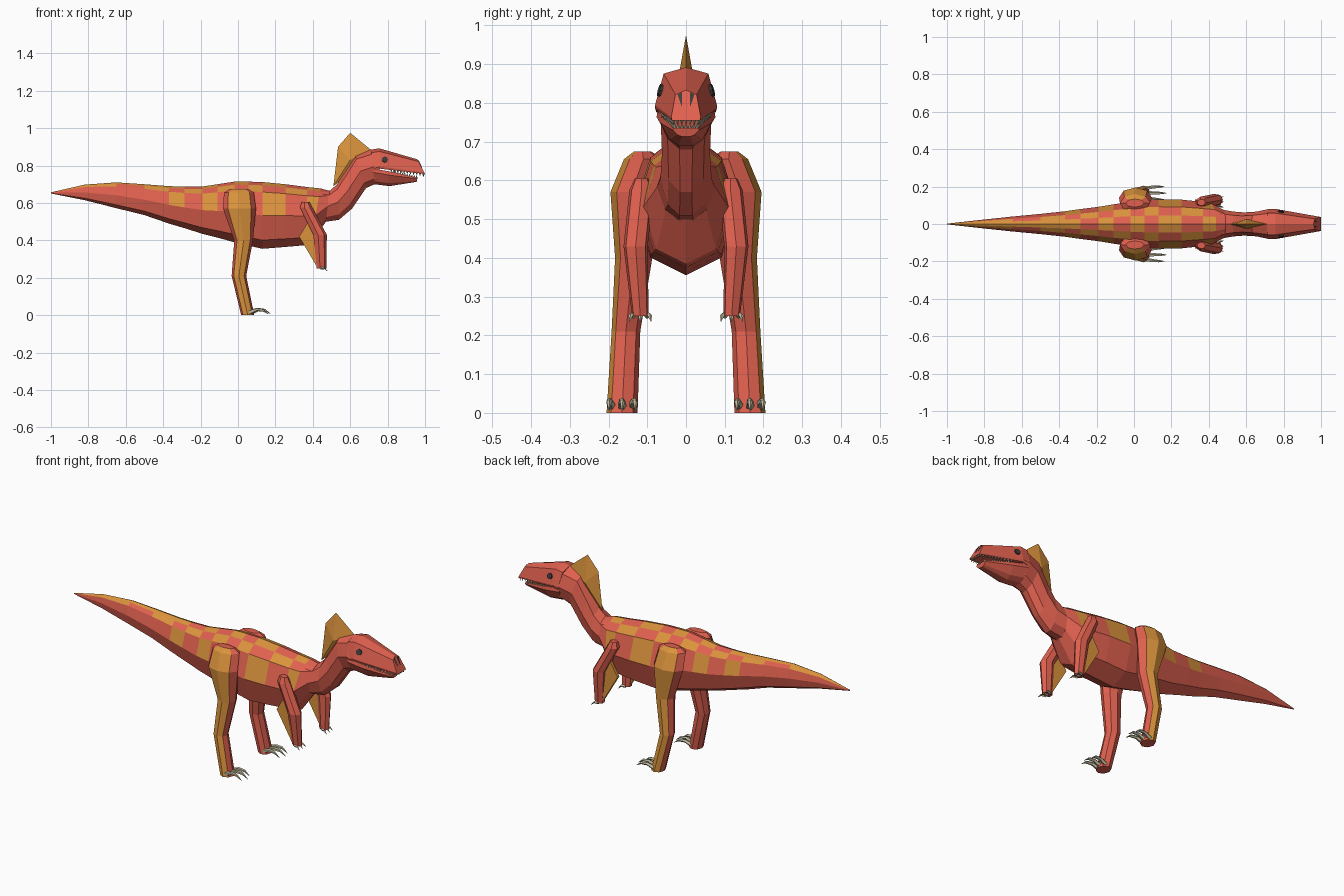
import bpy, bmesh, math
from mathutils import Vector

if "Cube" in bpy.data.objects:
    bpy.data.objects.remove(bpy.data.objects["Cube"])


def material(name, rgb):
    m = bpy.data.materials.new(name)
    m.diffuse_color = (*rgb, 1)
    m.use_nodes = True
    m.node_tree.nodes["Principled BSDF"].inputs["Base Color"].default_value = m.diffuse_color
    return m


RED = material("red skin", (0.74, 0.118, 0.078))
ORANGE = material("orange markings", (0.70, 0.29, 0.045))
BONE = material("bone claws", (0.52, 0.49, 0.33))
DARK = material("dark eyes", (0.05, 0.045, 0.045))


def finish(bm, name, mats):
    bmesh.ops.recalc_face_normals(bm, faces=bm.faces)
    me = bpy.data.meshes.new(name)
    bm.to_mesh(me)
    bm.free()
    for m in mats:
        me.materials.append(m)
    ob = bpy.data.objects.new(name, me)
    bpy.context.collection.objects.link(ob)
    return ob


def skin(bm, rings, rule=None):
    """Bridge equal rings of points, cap both ends; rule(segment, side) picks a material."""
    vs = [[bm.verts.new(p) for p in r] for r in rings]
    n = len(vs[0])
    for i in range(len(vs) - 1):
        for k in range(n):
            q = (k + 1) % n
            f = bm.faces.new((vs[i][k], vs[i][q], vs[i + 1][q], vs[i + 1][k]))
            if rule:
                f.material_index = rule(i, k)
    bm.faces.new(vs[0])
    bm.faces.new(vs[-1])


def loft(name, rings, half, rule=None):
    """Rings are (top x, top z, bottom x, bottom z, half width); half is (t, w) from top to bottom."""
    prof = half + [(t, -w) for t, w in reversed(half) if w > 0]
    pts = [[(xt + (xb - xt) * t, wd * w, zt + (zb - zt) * t) for t, w in prof]
           for xt, zt, xb, zb, wd in rings]
    bm = bmesh.new()
    skin(bm, pts, rule and (lambda i, k: rule(i, k if k < len(half) - 1 else len(prof) - 1 - k)))
    return finish(bm, name, [RED, ORANGE])


def tube(name, rings, axis, n, mats, rule=None):
    """Rings are (x, y, z, radius u, radius v), lying across the given axis."""
    u, v = (Vector((1, 0, 0)), Vector((0, 1, 0))) if axis == 'Z' else (Vector((0, 1, 0)), Vector((0, 0, 1)))
    pts = []
    for x, y, z, a, b in rings:
        ring = []
        for k in range(n):
            t = 2 * math.pi * k / n
            ring.append(Vector((x, y, z)) + u * a * math.cos(t) + v * b * math.sin(t))
        pts.append(ring)
    bm = bmesh.new()
    skin(bm, pts, rule)
    return finish(bm, name, mats)


def hull(name, pts, mat):
    bm = bmesh.new()
    for p in pts:
        bm.verts.new(p)
    bmesh.ops.convex_hull(bm, input=bm.verts)
    return finish(bm, name, [mat])


def plate(name, pos, normal, radius, sides, spin=0):
    bpy.ops.mesh.primitive_cylinder_add(vertices=sides, radius=radius, depth=0.009, location=pos)
    ob = bpy.context.object
    ob.name = name
    q = Vector(normal).to_track_quat('Z', 'Y')
    ob.rotation_euler = q.to_euler()
    ob.data.materials.append(DARK)
    if spin:
        ob.rotation_euler.rotate_axis('Z', spin)


# body and tail, checkered on the back and banded on the flanks
BODY = [(0, 0), (0.05, 0.35), (0.15, 0.7), (0.5, 1), (0.87, 0.7), (1, 0)]
stations = [(-1, .657, .651, .002), (-.82, .698, .615, .022), (-.65, .71, .572, .04),
            (-.5, .70, .535, .054), (-.37, .69, .49, .068), (-.285, .687, .465, .08),
            (-.19, .688, .435, .092), (-.11, .70, .415, .105), (-.02, .714, .39, .118),
            (.055, .714, .372, .127), (.13, .712, .355, .132), (.255, .70, .365, .13),
            (.37, .685, .375, .118)]
rings = [(x, zt, x, zb, w) for x, zt, zb, w in stations]
rings += [(.44, .678, .39, .385, .11), (.49, .665, .47, .50, .075)]


def body_colour(i, row):
    if i < 4:
        return int(row == 0 or (row == 1 and i != 2))
    if i > 12:
        return 0
    return int((row in (0, 2) and i % 2 == 0) or (row == 1 and i % 2 == 1))


loft("body_and_tail", rings, BODY, body_colour)

# neck
NECK = [(0, 0), (0.14, 0.7), (0.5, 1), (0.85, 0.72), (1, 0.25)]
loft("neck", [(.45, .672, .45, .49, .08), (.49, .665, .47, .50, .075), (.53, .70, .54, .51, .066),
              (.57, .77, .61, .57, .062), (.625, .86, .685, .68, .066), (.71, .885, .73, .70, .08),
              (.755, .885, .76, .70, .076)], NECK)

# skull and lower jaw, mouth slightly open
SKULL = [(0, 0), (0.15, 0.72), (0.9, 1), (1, 0.95)]
loft("skull", [(.71, .885, .73, .775, .08), (.755, .892, .76, .783, .08),
               (.96, .833, 1.0, .755, .038)], SKULL)
JAW = [(0, 0.95), (0.25, 1), (0.8, 0.65), (1, 0.3)]
loft("lower_jaw", [(.72, .785, .73, .70, .076), (.81, .768, .81, .69, .066),
                   (.96, .735, .955, .713, .034)], JAW)

# head crest
hull("crest", [(.51, 0, .69), (.535, 0, .90), (.60, 0, .975), (.71, 0, .885), (.60, 0, .76),
               (.60, .026, .83), (.60, -.026, .83)], ORANGE)

# teeth along both jaws
bm = bmesh.new()


def tooth(x, y, z, h):
    r = 0.005
    base = [bm.verts.new((x + a * r, y + b * r, z)) for a, b in ((1, 0), (0, 1), (-1, 0), (0, -1))]
    tip = bm.verts.new((x, y, z + h))
    for k in range(4):
        bm.faces.new((base[k], base[(k + 1) % 4], tip))


for k in range(11):
    f = k / 10
    for s in (1, -1):
        tooth(.82 + .17 * f, s * (.062 - .03 * f), .777 - .02 * f, -.016)
        tooth(.83 + .125 * f, s * (.056 - .027 * f), .762 - .028 * f, .014)
for k in range(-2, 3):
    tooth(.993, k * .011, .757, -.015)
    tooth(.955, k * .010, .734, .015)
finish(bm, "teeth", [BONE])

for s, side in ((1, "left"), (-1, "right")):
    # eyes and nostrils
    plate(side + "_eye", (.785, s * .066, .832), (.17, s, .27), .016, 8)
    hull(side + "_nostril", [(.966 + d, s * y, z) for d, y, z in
                             ((.0, .010, .828), (.0, .022, .822), (.019, .010, .788),
                              (-.008, .010, .828), (-.008, .022, .822), (.01, .010, .788))], DARK)

    # hind legs, orange on the outside
    def leg_colour(i, k):
        return int(k in ((1, 2) if s > 0 else (5, 6)))

    tube(side + "_hind_leg", [(.005, s * .112, .675, .05, .022), (.005, s * .11, .655, .08, .05),
                              (.008, s * .14, .57, .088, .055), (.03, s * .135, .40, .05, .048),
                              (.005, s * .155, .21, .039, .037), (.052, s * .165, 0, .035, .04)],
         'Z', 8, [RED, ORANGE], leg_colour)
    for t in (-1, 0, 1):
        y = .165 + t * .025
        x = .07 - .012 * abs(t)
        tube(f"{side}_toe_claw_{t + 2}", [(x, s * y, .014, .012, .014),
                                          (x + .04, s * (y + t * .006), .03, .009, .009),
                                          (x + .075, s * (y + t * .009), .027, .007, .007),
                                          (x + .105, s * (y + t * .009), .006, .001, .001)], 'X', 5, [BONE])

    # arms with a fringe behind the forearm
    tube(side + "_arm", [(.36, s * .115, .605, .022, .018), (.363, s * .115, .575, .035, .032),
                         (.437, s * .13, .43, .038, .032), (.445, s * .118, .25, .027, .022)],
         'Z', 7, [RED])
    hull(side + "_arm_fringe", [(x, s * (.122 + d), z) for d in (-.008, .008) for x, z in
                                ((.375, .50), (.327, .42), (.42, .262), (.435, .42))], ORANGE)
    for t in (-1, 0, 1):
        y = .118 + t * .016
        tube(f"{side}_hand_claw_{t + 2}", [(.44, s * y, .252, .008, .009),
                                           (.462, s * (y + t * .008), .252, .006, .006),
                                           (.478, s * (y + t * .012), .236, .001, .001)], 'X', 4, [BONE])
